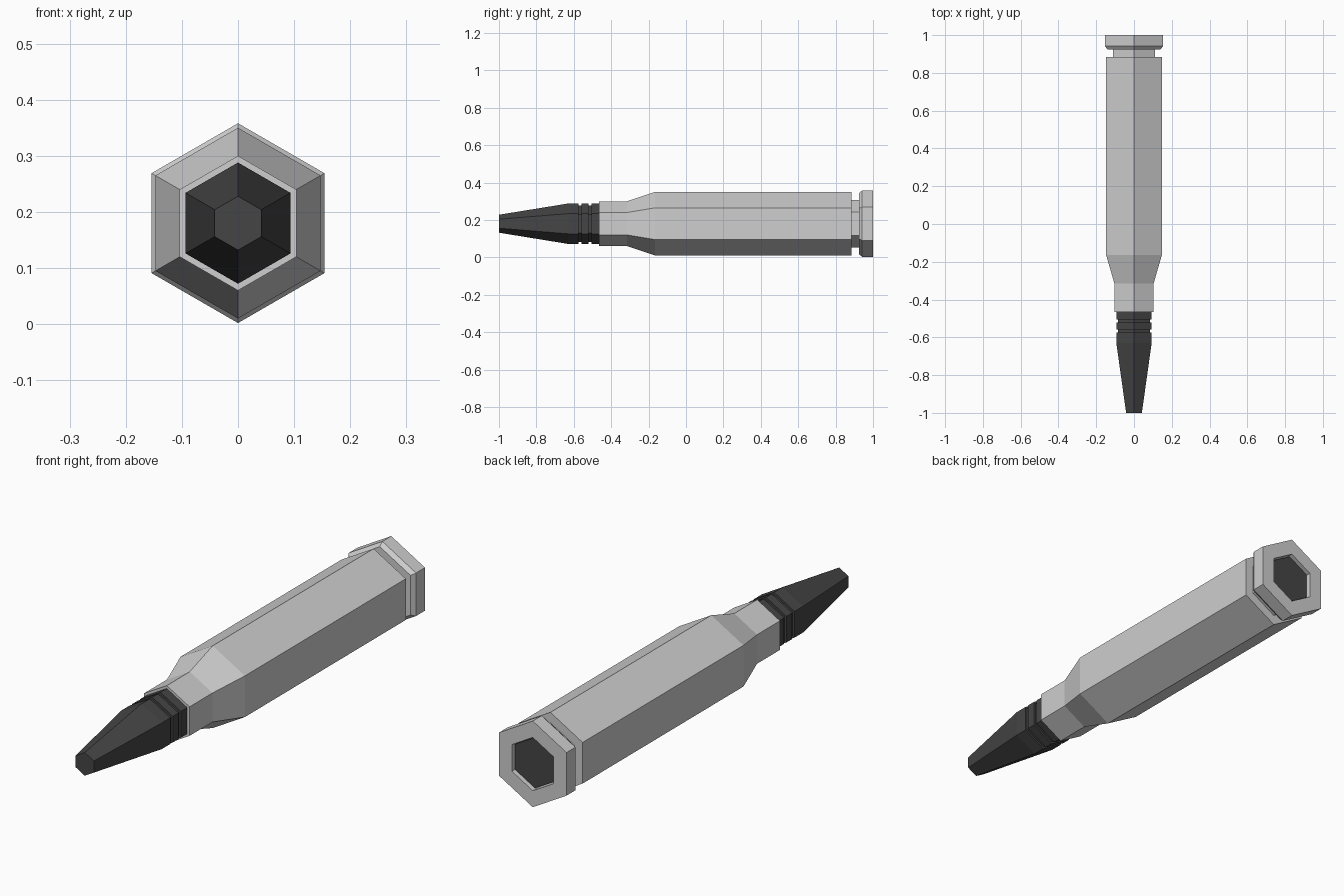
import bpy, bmesh, math

if "Cube" in bpy.data.objects:
    bpy.data.objects.remove(bpy.data.objects["Cube"])

CENTRE_Z = 0.18
SIDES = 6


def material(name, value):
    m = bpy.data.materials.new(name)
    m.diffuse_color = (value, value, value, 1)
    m.use_nodes = True
    m.node_tree.nodes["Principled BSDF"].inputs["Base Color"].default_value = m.diffuse_color
    return m


def hex_lathe(name, profile, mat):
    """Stack hexagonal rings of (y, radius) along y and cap both ends."""
    bm = bmesh.new()
    rings = []
    for y, r in profile:
        angles = [math.pi / 2 + i * math.tau / SIDES for i in range(SIDES)]
        rings.append([bm.verts.new((r * math.cos(a), y, CENTRE_Z + r * math.sin(a)))
                      for a in angles])
    for a, b in zip(rings, rings[1:]):
        for i in range(SIDES):
            j = (i + 1) % SIDES
            bm.faces.new((a[i], a[j], b[j], b[i]))
    bm.faces.new(rings[0])
    bm.faces.new(rings[-1])
    bmesh.ops.recalc_face_normals(bm, faces=bm.faces)
    mesh = bpy.data.meshes.new(name)
    bm.to_mesh(mesh)
    bm.free()
    mesh.materials.append(mat)
    obj = bpy.data.objects.new(name, mesh)
    bpy.context.collection.objects.link(obj)
    return obj


light = material("light_grey_metal", 0.62)
dark = material("dark_grey_metal", 0.06)

# Casing: neck, shoulder, body, extractor groove, rim and primer pocket
hex_lathe("casing", [
    (-0.465, 0.12), (-0.315, 0.12), (-0.165, 0.17), (0.885, 0.17),
    (0.885, 0.127), (0.925, 0.127), (0.925, 0.163), (0.942, 0.178),
    (1.0, 0.178), (1.0, 0.11), (0.96, 0.11)], light)

# Bullet: flat nose, taper, and two ring grooves
bullet = [(-1.0, 0.048), (-0.63, 0.108)]
for y in (-0.575, -0.522):
    bullet += [(y, 0.108), (y, 0.098), (y + 0.016, 0.098), (y + 0.016, 0.108)]
bullet.append((-0.455, 0.108))
hex_lathe("bullet", bullet, dark)

# Primer set slightly below the rim face
hex_lathe("primer", [(0.955, 0.105), (0.985, 0.105)], dark)
